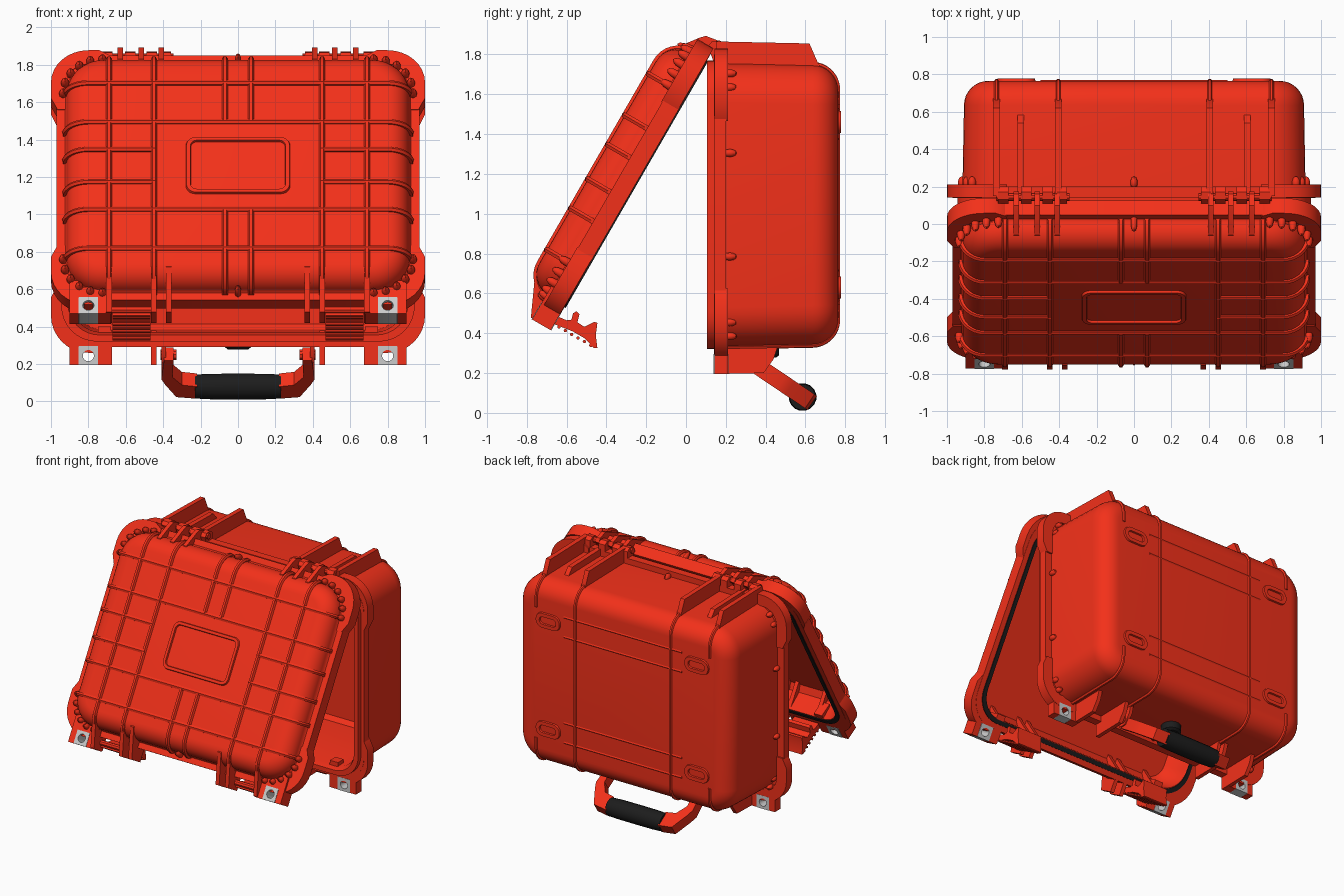
import bpy, bmesh
from math import sin, cos, pi, radians
from mathutils import Matrix, Vector

if "Cube" in bpy.data.objects:
    bpy.data.objects.remove(bpy.data.objects["Cube"])

ZC = 1.045                                   # mid height of the closed shell
PIVOT = Vector((0, 0.14, 1.83))
LID = Matrix.Translation(PIVOT) @ Matrix.Rotation(radians(-30), 4, 'X') @ Matrix.Translation(-PIVOT)
HANDLE = Matrix.Translation((0, 0.355, 0.235)) @ Matrix.Rotation(radians(-34), 4, 'X')
WORLD = Matrix.Identity(4)


def material(name, col):
    m = bpy.data.materials.new(name)
    m.diffuse_color = (*col, 1)
    m.use_nodes = True
    m.node_tree.nodes["Principled BSDF"].inputs["Base Color"].default_value = m.diffuse_color
    return m


RED = material("red_plastic", (0.9, 0.03, 0.01))
BLACK = material("black_rubber", (0.012, 0.012, 0.012))


def add(name, me, mat=RED, mx=WORLD):
    me.shade_smooth()
    me.set_sharp_from_angle(angle=radians(35))
    ob = bpy.data.objects.new(name, me)
    bpy.context.collection.objects.link(ob)
    if mat:
        me.materials.append(mat)
    ob.matrix_world = mx
    return ob


def finish(name, bm, mat, mx):
    bmesh.ops.recalc_face_normals(bm, faces=bm.faces)
    me = bpy.data.meshes.new(name)
    bm.to_mesh(me)
    bm.free()
    return add(name, me, mat, mx)


def loft(name, loops, mat=RED, mx=WORLD, cx=0, cz=ZC, ring=False, seg=8):
    """Skin rounded rectangles (y, half x, half z, radius), capped or closed to a ring."""
    bm = bmesh.new()
    rows = []
    for y, hx, hz, r in loops:
        row = []
        for k, (sx, sz) in enumerate(((1, 1), (-1, 1), (-1, -1), (1, -1))):
            for i in range(seg + 1):
                a = (k + i / seg) * pi / 2
                row.append(bm.verts.new((cx + sx * (hx - r) + r * cos(a), y, cz + sz * (hz - r) + r * sin(a))))
        rows.append(row)
    n = len(rows[0])
    for a, b in zip(rows, rows[1:] + (rows[:1] if ring else [])):
        for i in range(n):
            bm.faces.new((a[i], a[(i + 1) % n], b[(i + 1) % n], b[i]))
    if not ring:
        bm.faces.new(rows[0])
        bm.faces.new(rows[-1])
    return finish(name, bm, mat, mx)


def prism(name, pts, axis, lo, hi, mat=RED, mx=WORLD):
    """Extrude a polygon along one axis."""
    put = {'x': lambda p, d: (d, p[0], p[1]), 'y': lambda p, d: (p[0], d, p[1]),
           'z': lambda p, d: (p[0], p[1], d)}[axis]
    bm = bmesh.new()
    a, b = ([bm.verts.new(put(p, d)) for p in pts] for d in (lo, hi))
    bm.faces.new(a)
    bm.faces.new(b)
    for i in range(len(a)):
        j = (i + 1) % len(a)
        bm.faces.new((a[i], a[j], b[j], b[i]))
    return finish(name, bm, mat, mx)


def rect(a0, a1, b0, b1):
    return [(a0, b0), (a1, b0), (a1, b1), (a0, b1)]


def tube(name, pts, r, mat=RED, mx=WORLD, radii=None, res=1):
    cu = bpy.data.curves.new(name, 'CURVE')
    cu.dimensions, cu.bevel_depth, cu.bevel_resolution, cu.use_fill_caps = '3D', r, res, True
    sp = cu.splines.new('POLY')
    sp.points.add(len(pts) - 1)
    for i, p in enumerate(pts):
        sp.points[i].co = (*p, 1)
        sp.points[i].radius = radii[i] if radii else 1
    tmp = bpy.data.objects.new(name + "_curve", cu)
    me = bpy.data.meshes.new_from_object(tmp)
    bpy.data.objects.remove(tmp)
    return add(name, me, mat, mx)


def bump(name, loc, size, mx=WORLD):
    bm = bmesh.new()
    bmesh.ops.create_uvsphere(bm, u_segments=10, v_segments=6, radius=1,
                              matrix=Matrix.Translation(loc) @ Matrix.Diagonal((*size, 1)))
    return finish(name, bm, RED, mx)


def dome(y0, y1, hx, hz, r, R=0.13, n=8):
    """Loops of a box wall from y0 that rounds over into a flat face at y1."""
    s = 1 if y1 > y0 else -1
    arc = [(R * (1 - cos(i / n * pi / 2)), R * sin(i / n * pi / 2)) for i in range(n + 1)]
    return [(y0, hx, hz, r)] + [(y1 - s * R + s * q, hx - 0.008 - p, hz - 0.008 - p, r - p) for p, q in arc]


def half_wrap(h, y0, y1, end):
    """Rib path (t, y) from the wall foot, over the round edge, to t=end on the face."""
    return [(hx, y) for y, hx, _, _ in dome(y0, y1, h, h, 0.2)] + [(end, y1)]


# body shell, open to the front
outer = dome(0.2, 0.765, 0.917, 0.712, 0.2)[::-1]
loft("body_shell", outer + [(0.2, 0.97, 0.755, 0.2), (0.14, 0.97, 0.755, 0.2), (0.14, 0.945, 0.725, 0.19),
     (0.105, 0.945, 0.725, 0.19), (0.105, 0.91, 0.69, 0.17), (0.15, 0.89, 0.675, 0.16),
     (0.70, 0.87, 0.66, 0.14), (0.73, 0.84, 0.63, 0.11)])
# lid shell, modelled closed then swung open
outer = dome(0.05, -0.08, 0.925, 0.712, 0.2, R=0.12)[::-1]
loft("lid_shell", outer + [(0.05, 0.97, 0.755, 0.2), (0.14, 0.97, 0.755, 0.2), (0.14, 0.90, 0.68, 0.17),
     (0.0, 0.87, 0.66, 0.15), (-0.04, 0.83, 0.62, 0.11)], mx=LID)
loft("lid_gasket", [(0.13, 0.93, 0.715, 0.19), (0.147, 0.93, 0.715, 0.19), (0.147, 0.90, 0.685, 0.17),
     (0.13, 0.90, 0.685, 0.17)], BLACK, LID, ring=True)
loft("label_frame", [(-0.075, 0.28, 0.175, 0.05), (-0.093, 0.275, 0.17, 0.05), (-0.093, 0.255, 0.15, 0.035),
     (-0.075, 0.25, 0.145, 0.03)], mx=LID, ring=True)

# lid ribs
for x in (0.45, 0.69):
    for s in (1, -1):
        for e in (1, -1):
            tube("lid_rib_vertical", [(s * x, y, ZC + e * t) for t, y in half_wrap(0.722, 0.05, -0.08, 0)], 0.016, mx=LID)
for s in (1, -1):
    for e in (1, -1):
        tube("lid_rib_short", [(s * 0.07, y, ZC + e * t) for t, y in half_wrap(0.722, 0.05, -0.08, 0.275)], 0.016, mx=LID)
        for z, end in ((0.51, 0), (0.27, 0), (0.1, 0.44)):
            tube("lid_rib_horizontal", [(s * t, y, ZC + e * z) for t, y in half_wrap(0.935, 0.05, -0.08, end)], 0.016, mx=LID)
        # small gussets around the lid corners
        for i in range(6):
            a = i / 5 * pi / 2
            bump("lid_corner_gusset", (s * (0.725 + 0.21 * cos(a)), 0.04, ZC + e * (0.512 + 0.21 * sin(a))),
                 (0.022, 0.05, 0.022), LID)
    bump("lid_edge_gusset", (0, 0.03, ZC + s * 0.715), (0.018, 0.06, 0.022), LID)

# corner bumpers on both rims
arc = [(cos(i / 8 * pi / 2), sin(i / 8 * pi / 2)) for i in range(9)]
corner = ([(0.965, 0.42), (1.0, 0.49)] + [(0.8 + 0.2 * c, 0.585 + 0.2 * q) for c, q in arc] +
          [(0.74, 0.785), (0.68, 0.75), (0.68, 0.70)] +
          [(0.8 + 0.115 * c, 0.585 + 0.115 * q) for c, q in arc[::-1]] + [(0.915, 0.42)])
for s in (1, -1):
    for e in (1, -1):
        pts = [(s * x, ZC + e * z) for x, z in corner]
        prism("body_bumper", pts, 'y', 0.142, 0.212)
        prism("lid_bumper", pts, 'y', 0.045, 0.138, mx=LID)
        for z in (0.66, 0.59, 0.26):
            bump("body_side_bump", (s * (0.92 if z < 0.5 else 0.91 - (z - 0.55) * 0.4), 0.22, ZC + e * z), (0.022, 0.035, 0.02))
    bump("body_edge_bump", (0, 0.22, ZC + s * 0.712), (0.02, 0.035, 0.03))

# body ribs, rear feet and hinge-side fins
for s in (1, -1):
    for e in (1, -1):
        tube("body_rib", [(s * 0.405, y, ZC + e * t) for t, y in half_wrap(0.715, 0.2, 0.763, 0)], 0.013)
        tube("body_rib_outer", [(s * 0.735, y, ZC + e * t) for t, y in half_wrap(0.713, 0.2, 0.763, 0.5)], 0.013)
        loft("rear_foot", [(0.755, 0.105, 0.06, 0.058), (0.778, 0.1, 0.055, 0.053), (0.778, 0.07, 0.028, 0.026),
             (0.755, 0.065, 0.024, 0.022)], cx=s * 0.63, cz=ZC + e * 0.415, ring=True)
    for z in (0.33, 0.48):
        tube("rear_rib", [(-0.5, 0.76, ZC + s * z), (0.5, 0.76, ZC + s * z)], 0.01)
    for x, y, z in ((0.405, 0.62, 1.855), (0.735, 0.62, 1.855), (0.605, 0.54, 1.80)):
        prism("top_fin", [(0.15, 1.72), (0.15, z + 0.01), (y, z), (y + 0.05, 1.74), (y + 0.05, 1.72)],
              'x', s * x - 0.018, s * x + 0.018)
    # hinge knuckles, pin and lid hinge arms
    for x in (0.385, 0.46, 0.575, 0.70):
        prism("hinge_knuckle", [(0.20, 1.76), (0.20, 1.85), (0.17, 1.87), (0.13, 1.865), (0.11, 1.84), (0.14, 1.76)],
              'x', s * x - 0.028, s * x + 0.028)
    tube("hinge_pin", [(s * 0.345, 0.145, 1.84), (s * 0.735, 0.145, 1.84)], 0.022, res=3)
    for x in (0.41, 0.518, 0.63):
        prism("hinge_arm", [(-0.08, 1.77), (-0.06, 1.83), (0.07, 1.885), (0.10, 1.893), (0.16, 1.87), (0.175, 1.84),
              (0.15, 1.815), (0.10, 1.80), (0.0, 1.74)], 'x', s * x - 0.015, s * x + 0.015)

# padlock tabs with metal plates, and latch fins
hole = [(0.03 * cos(i * pi / 8), 0.03 * sin(i * pi / 8)) for i in range(16)]
for s in (1, -1):
    for part, mx, y0, y1 in (("body", WORLD, 0.142, 0.21), ("lid", LID, 0.03, 0.138)):
        for a, b, c, d in ((0.68, 0.748, 0.195, 0.40), (0.852, 0.90, 0.195, 0.40), (0.748, 0.852, 0.295, 0.36)):
            prism(part + "_lock_tab", rect(s * a, s * b, c, d), 'y', y0, y1, mx=mx)
        loft(part + "_lock_plate", [(y0 - 0.003, 0.052, 0.05, 0.002), (y1 + 0.003, 0.052, 0.05, 0.002),
             (y1 + 0.003, 0.0301, 0.0301, 0.03), (y0 - 0.003, 0.0301, 0.0301, 0.03)], None, mx, s * 0.8, 0.245, ring=True, seg=4)
    for x in (0.45, 0.69):
        prism("body_latch_fin", [(0.142, 0.38), (0.142, 0.195), (0.39, 0.2), (0.44, 0.27), (0.47, 0.36)],
              'x', s * x - 0.015, s * x + 0.015)
    for x in (0.37, 0.45, 0.69):
        prism("lid_latch_fin", [(0.138, 0.36), (0.138, 0.2), (0.02, 0.2), (-0.08, 0.42), (-0.05, 0.46), (0.06, 0.40)],
              'x', s * x - 0.015, s * x + 0.015, mx=LID)
    # hanging latch with grip ridges
    prism("latch", [(-0.70, 0.46), (-0.68, 0.50), (-0.60, 0.465), (-0.575, 0.468), (-0.567, 0.50), (-0.55, 0.51),
          (-0.535, 0.495), (-0.545, 0.455), (-0.51, 0.432), (-0.46, 0.457), (-0.445, 0.452), (-0.453, 0.39),
          (-0.445, 0.325), (-0.462, 0.325), (-0.51, 0.375), (-0.57, 0.41)], 'x', s * 0.467, s * 0.672)
    for i in range(7):
        y, z = -0.67 + i * 0.032, 0.45 - i * 0.0185
        tube("latch_ridge", [(s * 0.467, y, z), (s * 0.672, y, z)], 0.009)
    tube("latch_pin", [(s * 0.44, -0.69, 0.49), (s * 0.70, -0.69, 0.49)], 0.02, res=2)

# carry handle, mounts and valve
for s in (1, -1):
    prism("handle_mount", [(0.30, 0.36), (0.31, 0.25), (0.34, 0.205), (0.39, 0.205), (0.44, 0.28), (0.46, 0.36)],
          'x', s * 0.385, s * 0.41)
    prism("handle_arm", [(s * x, u) for x, u in ((0.345, -0.03), (0.395, -0.03), (0.41, 0.15), (0.39, 0.2), (0.33, 0.32),
          (0.22, 0.335), (0.22, 0.22), (0.30, 0.205), (0.35, 0.13))], 'z', -0.04, 0.045, mx=HANDLE)
    tube("handle_pin", [(s * 0.33, 0.37, 0.25), (s * 0.415, 0.37, 0.25)], 0.03, res=3)
tube("handle_grip", [(x, 0.278, 0.0) for x in (-0.23, -0.15, 0, 0.15, 0.23)], 0.07, BLACK, HANDLE,
     (0.93, 0.99, 1.0, 0.99, 0.93), 6)
tube("purge_valve", [(0, 0.40, 0.36), (0, 0.40, 0.29), (0, 0.40, 0.277)], 0.07, BLACK, radii=(1, 1, 0.75), res=5)
